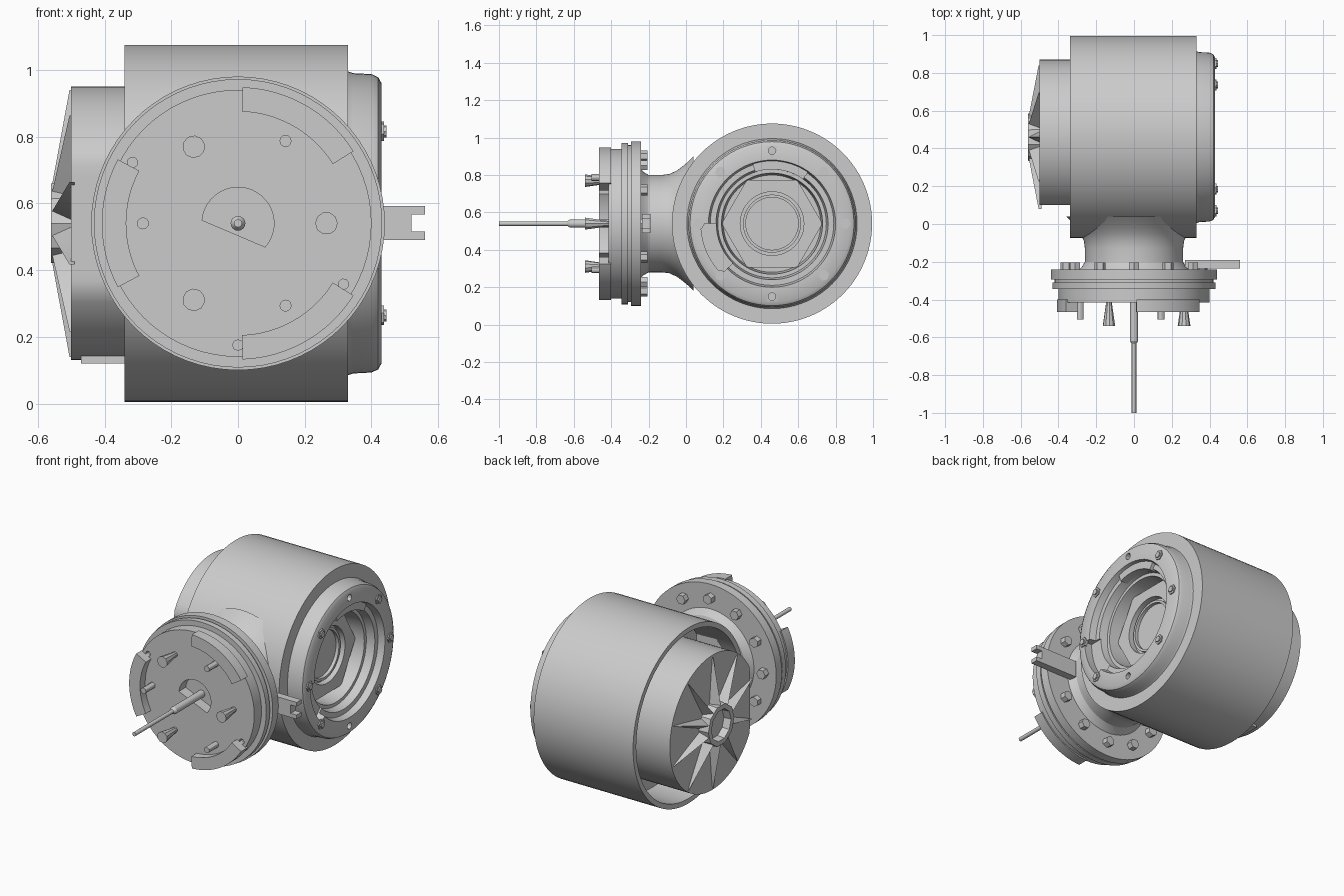
import bpy, bmesh
from math import sin, cos, radians, pi
from mathutils import Matrix, Vector

cube = bpy.data.objects.get("Cube")
if cube:
    bpy.data.objects.remove(cube)

grey = bpy.data.materials.new("machined_grey")
grey.use_nodes = True
grey.diffuse_color = (0.6, 0.6, 0.6, 1)
grey.node_tree.nodes["Principled BSDF"].inputs["Base Color"].default_value = (0.6, 0.6, 0.6, 1)


def frame(u, v, w, centre):
    m = Matrix((u, v, w)).transposed().to_4x4()
    m.translation = centre
    return m


# Body axis runs along +x, flange axis runs towards the front
BODY = frame((0, 1, 0), (0, 0, 1), (1, 0, 0), (0, 0.46, 0.54))
FLANGE = frame((1, 0, 0), (0, 0, 1), (0, -1, 0), (0, 0, 0.54))
MOTOR = frame((0, -1, 0), (0, 0, 1), (-1, 0, 0), (0, 0.46, 0.54))
parts = []


def finish(name, bm, m):
    bm.transform(m)
    bmesh.ops.recalc_face_normals(bm, faces=bm.faces)
    mesh = bpy.data.meshes.new(name)
    bm.to_mesh(mesh)
    bm.free()
    mesh.materials.append(grey)
    ob = bpy.data.objects.new(name, mesh)
    bpy.context.collection.objects.link(ob)
    parts.append(ob)
    return ob


def lathe(name, m, profile, n=72):
    """Spin (height, radius) points around the local axis."""
    bm = bmesh.new()
    vs = [bm.verts.new((r, 0, h)) for h, r in profile]
    es = [bm.edges.new(p) for p in zip(vs, vs[1:])]
    bmesh.ops.spin(bm, geom=vs + es, axis=(0, 0, 1), cent=(0, 0, 0), angle=2 * pi, steps=n)
    bmesh.ops.remove_doubles(bm, verts=bm.verts, dist=1e-5)
    return finish(name, bm, m)


def prism(name, m, outline, h0, h1, grow=1.0):
    """Extrude an outline along the local axis, scaling the end about its middle."""
    bm = bmesh.new()
    mid = sum((Vector(p) for p in outline), Vector((0, 0))) / len(outline)
    low = [bm.verts.new((*p, h0)) for p in outline]
    high = [bm.verts.new((*(mid + (Vector(p) - mid) * grow), h1)) for p in outline]
    bm.faces.new(low)
    bm.faces.new(high)
    for i in range(len(low)):
        j = (i + 1) % len(low)
        bm.faces.new((low[i], low[j], high[j], high[i]))
    return finish(name, bm, m)


def arc(r, a0, a1, n=24, c=(0, 0)):
    return [(c[0] + r * cos(radians(a0 + (a1 - a0) * i / n)),
             c[1] + r * sin(radians(a0 + (a1 - a0) * i / n))) for i in range(n + 1)]


def circle(r, n, at=0, angle=0):
    c = (at * cos(radians(angle)), at * sin(radians(angle)))
    return arc(r, angle, angle + 360, n, c)[:-1]


def sector(r0, r1, a0, a1):
    return arc(r1, a0, a1) + arc(r0, a1, a0)


def cut(target, cutters):
    bpy.context.view_layer.objects.active = target
    for c in cutters:
        mod = target.modifiers.new("cut", "BOOLEAN")
        mod.operation, mod.object, mod.solver = "DIFFERENCE", c, "EXACT"
        bpy.ops.object.modifier_apply(modifier=mod.name)
        parts.remove(c)
        bpy.data.objects.remove(c)


# Main drum, open at the motor end
lathe("drum", BODY, [(-0.1, 0), (-0.1, 0.5), (-0.34, 0.505), (-0.34, 0.535), (0.33, 0.535),
                     (0.33, 0.4), (0.08, 0.4), (0.08, 0)], 96)

# Rounded rim with a stepped cup inside
rim = lathe("rim", BODY, [(0.06, 0), (0.06, 0.42), (0.32, 0.42), (0.33, 0.455), (0.345, 0.45),
                          (0.4, 0.447), (0.42, 0.438), (0.43, 0.42), (0.43, 0.34), (0.39, 0.33),
                          (0.39, 0.3), (0.34, 0.29), (0.34, 0.27), (0.22, 0.26), (0.22, 0)])
cut(rim, [prism("notch", BODY, sector(0.28, 0.38, 180, 225), 0.38, 0.5)]
    + [prism("hole", BODY, circle(0.02, 12, 0.39, a), 0.38, 0.5) for a in (90, 270)])
prism("rim_ledge", BODY, sector(0.29, 0.35, 55, 108), 0.36, 0.41)
for a in (0, 45, 135, 180, 225, 315):
    prism("rim_bolt", BODY, circle(0.03, 6, 0.39, a), 0.42, 0.437)
    prism("rim_bolt_head", BODY, circle(0.018, 8, 0.39, a), 0.43, 0.445)

# Hexagonal seat and bore at the bottom of the cup
seat = prism("hex_seat", BODY, circle(0.27, 6), 0.21, 0.28)
cut(seat, [prism("bore", BODY, circle(0.17, 48), 0.24, 0.4)])
lathe("bore_ring", BODY, [(0.2, 0.14), (0.26, 0.14), (0.26, 0.155), (0.2, 0.155), (0.2, 0.14)])

# Motor can with a flat towards the flange
can = [(min(u, 0.36), v) for u, v in circle(0.41, 72)]
prism("motor_can", MOTOR, can, 0.05, 0.5)
prism("motor_foot", MOTOR, [(-0.06, -0.42), (0.1, -0.42), (0.1, -0.36), (-0.06, -0.36)], 0.12, 0.47)

# Star of tapered fins around a hollow hub
lathe("motor_hub", MOTOR, [(0.49, 0.13), (0.56, 0.125), (0.56, 0.095), (0.515, 0.09),
                           (0.515, 0)], 10)
for i in range(10):
    a = radians(36 * i + 18)
    bm = bmesh.new()
    pts = [(0.1, -0.035, 0.49), (0.1, 0.035, 0.49), (0.1, 0, 0.56), (0.4, 0, 0.49), (0.4, 0, 0.505)]
    for p in pts:
        bm.verts.new(p)
    bmesh.ops.convex_hull(bm, input=bm.verts)
    bm.transform(Matrix.Rotation(a, 4, "Z"))
    finish("motor_fin", bm, MOTOR)

# Flared neck
lathe("neck", FLANGE, [(-0.04, 0), (-0.04, 0.36), (-0.01, 0.33), (0.02, 0.305), (0.05, 0.283),
                       (0.09, 0.265), (0.13, 0.26), (0.2, 0.26), (0.225, 0.275), (0.25, 0.3), (0.25, 0)])

# Stepped flange with a D-shaped socket and small holes
flange = lathe("flange", FLANGE, [(0.24, 0), (0.24, 0.44), (0.295, 0.44), (0.295, 0.42),
                                  (0.31, 0.42), (0.31, 0.432), (0.345, 0.432), (0.345, 0.4),
                                  (0.415, 0.4), (0.415, 0)])
cut(flange, [prism("socket", FLANGE, arc(0.108, -41, 175), 0.35, 0.5)]
    + [prism("hole", FLANGE, circle(0.016, 8, 0.365, a), 0.37, 0.5) for a in (150, 270, 330)])

for k in range(3):
    a = 60 + 120 * k
    prism("locating_pad", FLANGE, sector(0.335, 0.408, a - 28, a + 28), 0.4, 0.465)
    prism("pin", FLANGE, circle(0.018, 12, 0.285, a), 0.4, 0.505)
    prism("flared_contact", FLANGE, circle(0.013, 10, 0.265, a + 60), 0.4, 0.54, 2.6)

# Nuts on the back of the flange
for i in range(12):
    prism("flange_nut", FLANGE, circle(0.03, 6, 0.36, 30 * i), 0.205, 0.25, 1.0)

# Centre shaft
lathe("shaft", FLANGE, [(0.34, 0), (0.34, 0.022), (0.62, 0.022), (0.635, 0.012), (1.0, 0.012),
                        (1.0, 0)], 24)

# Forked arm on the side of the flange
fork = [(0.27, -0.05), (0.56, -0.05), (0.56, -0.025), (0.52, -0.025), (0.52, 0.027),
        (0.56, 0.027), (0.56, 0.052), (0.27, 0.052)]
prism("forked_arm", FLANGE, fork, 0.19, 0.235)

# Smooth shading with sharp edges kept
for ob in bpy.context.view_layer.objects:
    ob.select_set(ob in parts)
bpy.context.view_layer.objects.active = parts[0]
bpy.ops.object.shade_smooth_by_angle(angle=radians(30))
